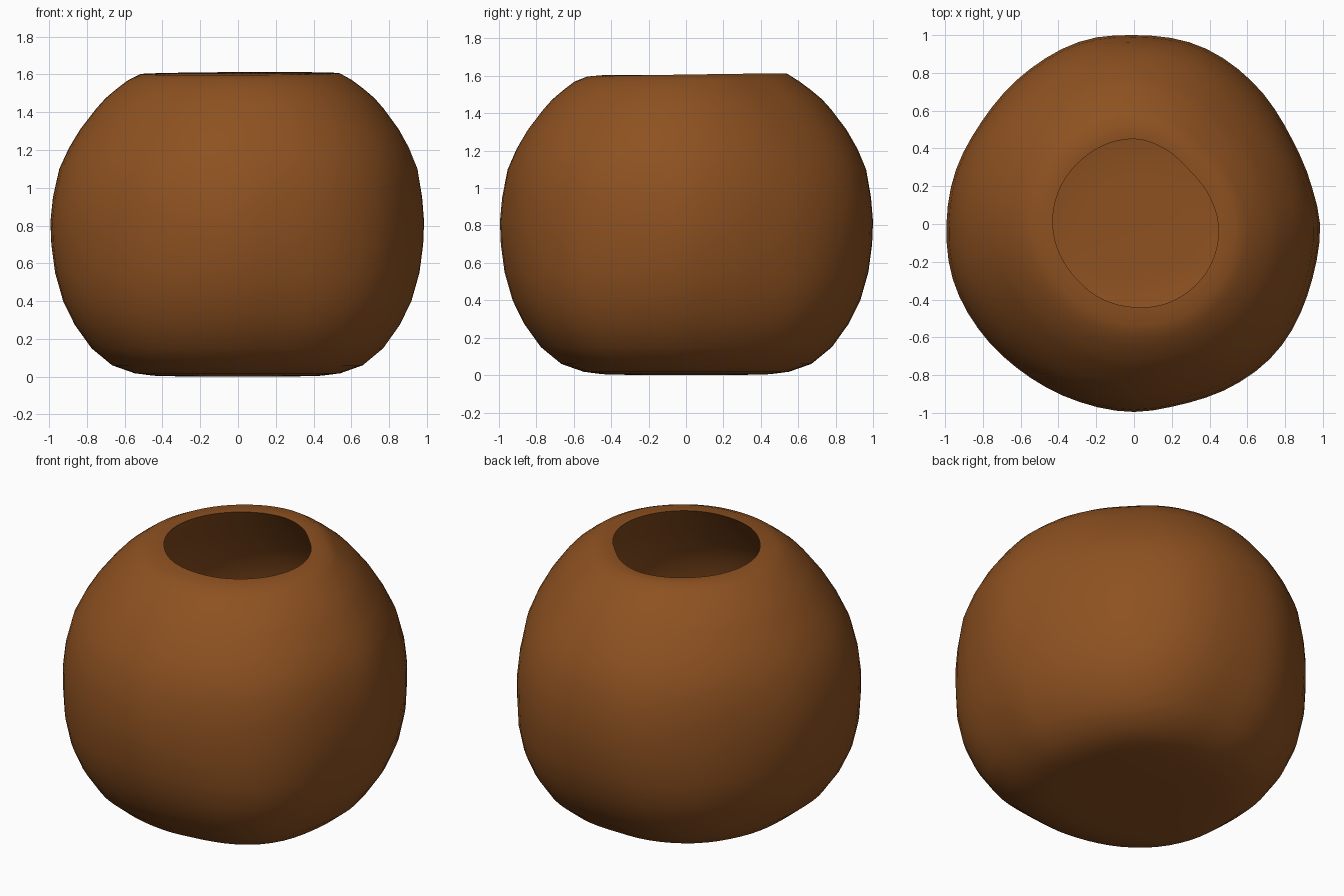
import bpy, bmesh, math

if "Cube" in bpy.data.objects:
    bpy.data.objects.remove(bpy.data.objects["Cube"])

SEG = 64

# Hand-formed outline: radius at given angles (degrees), for belly and mouth
BELLY = [(0, .985), (11, .963), (29, .95), (50, .979), (70, 1.005), (90, 1.0), (105, 1.008),
         (125, .987), (146, .972), (164, .986), (180, .993), (197, 1.003), (215, .993), (233, .982),
         (252, .985), (270, .995), (284, .988), (304, 1.007), (319, 1.013), (343, .988)]
MOUTH = [(0, .445), (20, .425), (45, .408), (65, .427), (90, .45), (128, .44), (155, .435),
         (180, .43), (220, .42), (245, .43), (270, .44), (295, .455), (324, .46), (345, .455)]

# Outer profile (radius factor, height), bottom to shoulder
OUTER = [(.25, .0), (.45, .005), (.55, .018), (.67, .06), (.78, .15), (.87, .275), (.932, .40),
         (.975, .55), (.995, .70), (1.0, .82), (.987, .95), (.955, 1.10), (.905, 1.21),
         (.845, 1.31), (.76, 1.42), (.71, 1.475), (.65, 1.525), (.59, 1.57)]
# Inner profile, mouth down to floor
INNER = [(.55, 1.48), (.66, 1.37), (.75, 1.26), (.83, 1.12), (.885, .95), (.905, .80),
         (.885, .58), (.83, .40), (.74, .25), (.62, .15), (.48, .105), (.25, .10)]


def sample(table, deg):
    """Smooth periodic interpolation."""
    n = len(table)
    for i in range(n):
        a0, r1 = table[i]
        a1, r2 = table[(i + 1) % n]
        if i == n - 1:
            a1 += 360
        if a0 <= deg <= a1:
            t = (deg - a0) / (a1 - a0)
            r0, r3 = table[i - 1][1], table[(i + 2) % n][1]
            return 0.5 * (2 * r1 + (r2 - r0) * t + (2 * r0 - 5 * r1 + 4 * r2 - r3) * t * t
                          + (3 * r1 - r0 - 3 * r2 + r3) * t ** 3)


bm = bmesh.new()


def ring(radius, height):
    verts = []
    for i in range(SEG):
        a = 2 * math.pi * i / SEG
        r = radius(360 * i / SEG)
        verts.append(bm.verts.new((r * math.cos(a), r * math.sin(a), height(a))))
    return verts


def belly_ring(r, z):
    # the mouth shape blends in towards the top, the foot is slightly squared
    k = max(0, (z - 0.9) / 0.7)
    foot = 0.065 * max(0, 1 - z / 0.75)

    def radius(d):
        corner = math.sin(2 * math.radians(d)) ** 2
        mix = (1 - k) * sample(BELLY, d) + k * sample(MOUTH, d) / .437
        return r * mix * (1 + foot * corner)
    return ring(radius, lambda a: z)


def rim_height(a):
    # lip dips slightly at the front
    return 1.604 + 0.008 * math.sin(a) + 0.003 * math.cos(a)


# Pot wall: outside, lip, inside
rings = [belly_ring(r, z) for r, z in OUTER]
rings.append(ring(lambda d: sample(MOUTH, d) * 1.20, rim_height))
rings.append(ring(lambda d: sample(MOUTH, d), lambda a: 1.604))
rings += [belly_ring(r, z) for r, z in INNER]
for lo, hi in zip(rings, rings[1:]):
    for i in range(SEG):
        j = (i + 1) % SEG
        bm.faces.new((lo[i], lo[j], hi[j], hi[i]))
# Base and inner floor
bm.faces.new(rings[0][::-1])
bm.faces.new(rings[-1])
bmesh.ops.recalc_face_normals(bm, faces=bm.faces)

mesh = bpy.data.meshes.new("clay_pot")
bm.to_mesh(mesh)
bm.free()
pot = bpy.data.objects.new("clay_pot", mesh)
bpy.context.collection.objects.link(pot)

clay = bpy.data.materials.new("brown_clay")
clay.diffuse_color = (0.27, 0.083, 0.015, 1)
clay.use_nodes = True
clay.node_tree.nodes["Principled BSDF"].inputs["Base Color"].default_value = clay.diffuse_color
mesh.materials.append(clay)

bpy.context.view_layer.objects.active = pot
pot.select_set(True)
bpy.ops.object.shade_smooth_by_angle(angle=math.radians(55))
